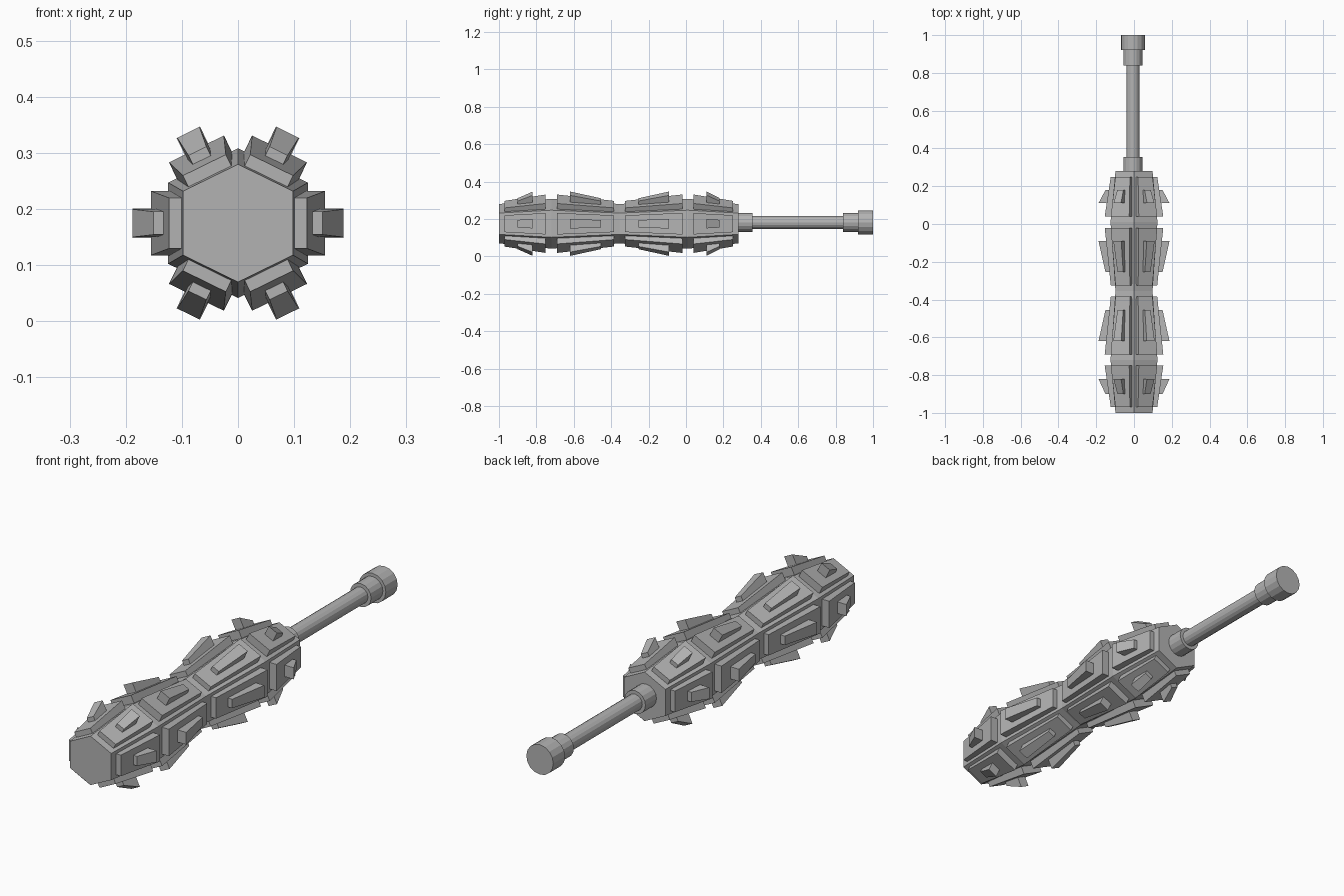
import bpy, bmesh
from math import pi
from mathutils import Vector, Matrix

cube = bpy.data.objects.get("Cube")
if cube:
    bpy.data.objects.remove(cube, do_unlink=True)

grey = bpy.data.materials.new("plain_grey")
grey.use_nodes = True
COLOUR = (0.45, 0.45, 0.45, 1)
grey.diffuse_color = COLOUR
grey.node_tree.nodes["Principled BSDF"].inputs["Base Color"].default_value = COLOUR

AXIS_Z = 0.1745
HEX = [Vector(p) for p in ((0, 0.105), (0.098, 0.057), (0.098, -0.057),
                           (0, -0.105), (-0.098, -0.057), (-0.098, 0.057))]
# Rings of the club head: position along y, and size relative to HEX
RINGS = [(-1, 1), (-0.72, 1.27), (-0.355, 1), (0.01, 1.27), (0.28, 1)]


def finish(name, bm):
    bmesh.ops.recalc_face_normals(bm, faces=bm.faces)
    mesh = bpy.data.meshes.new(name)
    bm.to_mesh(mesh)
    bm.free()
    mesh.materials.append(grey)
    obj = bpy.data.objects.new(name, mesh)
    bpy.context.collection.objects.link(obj)
    return obj


def point(p, y):
    return (p.x, y, AXIS_Z + p.y)


def bridge(bm, loops):
    """Skin a list of equal vertex loops and cap both ends."""
    for a, b in zip(loops, loops[1:]):
        for i in range(len(a)):
            j = (i + 1) % len(a)
            bm.faces.new((a[i], a[j], b[j], b[i]))
    bm.faces.new(loops[0])
    bm.faces.new(loops[-1])


# Hexagonal head
bm = bmesh.new()
bridge(bm, [[bm.verts.new(point(p * s, y)) for p in HEX] for y, s in RINGS])
finish("club_head", bm)


def plates(name, end_gap, side_gap, low, high):
    """Wedge plates on every head facet, tallest towards the thick ring."""
    bm = bmesh.new()
    for (y0, s0), (y1, s1) in zip(RINGS, RINGS[1:]):
        for i in range(6):
            a, b = HEX[i], HEX[(i + 1) % 6]
            mid, along = (a + b) / 2, (b - a).normalized()
            out = Vector((-along.y, along.x))
            if out.dot(mid) < 0:
                out.negate()
            loops = []
            for y, thick in ((y0 + end_gap, s0 > s1), (y1 - end_gap, s1 > s0)):
                scale = s0 + (s1 - s0) * (y - y0) / (y1 - y0)
                half = (b - a).length / 2 * scale - side_gap
                height = high if thick else low
                corners = ((-half, 0), (half, 0), (half, height), (-half, height))
                loops.append([bm.verts.new(point(mid + along * u + out * h, y))
                              for u, h in corners])
            bridge(bm, loops)
    finish(name, bm)


plates("armour_plates", 0.03, 0.0135, 0.025, 0.057)
plates("raised_studs", 0.1, 0.042, 0.053, 0.09)


# Handle: shaft, collars and end knob
def rod(name, radius, start, end):
    bm = bmesh.new()
    place = Matrix.Translation((-0.006, (start + end) / 2, AXIS_Z + 0.006))
    bmesh.ops.create_cone(bm, cap_ends=True, segments=16, radius1=radius, radius2=radius,
                          depth=end - start, matrix=place @ Matrix.Rotation(pi / 2, 4, "X"))
    finish(name, bm)


rod("handle_shaft", 0.035, 0.27, 0.93)
rod("front_collar", 0.05, 0.27, 0.355)
rod("rear_collar", 0.05, 0.84, 0.93)
rod("end_knob", 0.064, 0.92, 1)
